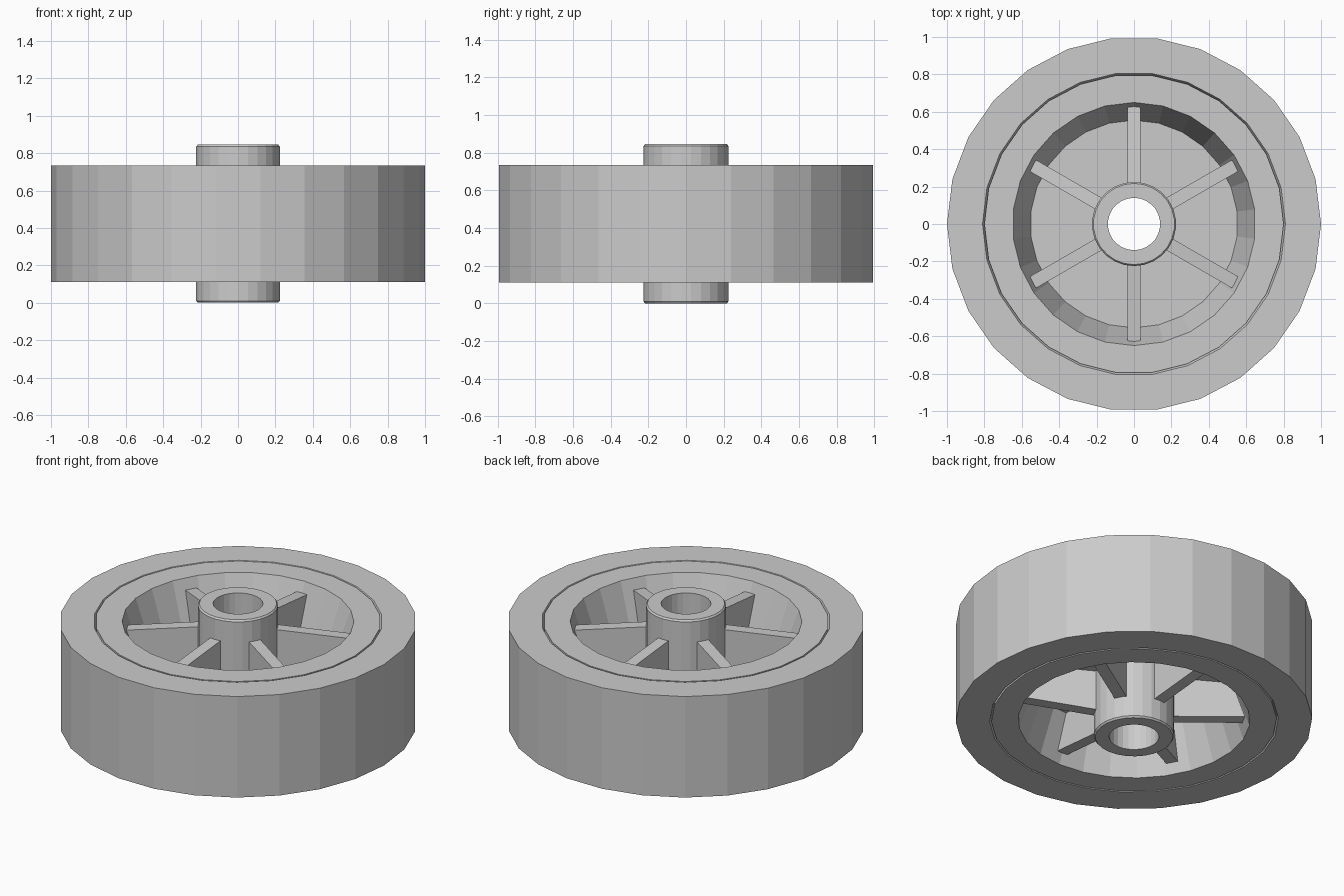
import bpy, math
from mathutils import Matrix

if "Cube" in bpy.data.objects:
    bpy.data.objects.remove(bpy.data.objects["Cube"])

SIDES = 26
MID = 0.4225          # mid-height of the wheel


def make(name, verts, faces):
    me = bpy.data.meshes.new(name)
    me.from_pydata(verts, [], faces)
    me.update()
    ob = bpy.data.objects.new(name, me)
    bpy.context.collection.objects.link(ob)
    return ob


def lathe(name, profile):
    """Spin a closed profile of (radius, z, half-step phase) points around z."""
    verts, faces, n = [], [], len(profile)
    for i in range(SIDES):
        for r, z, ph in profile:
            a = 2 * math.pi * (i + ph) / SIDES
            verts.append((r * math.cos(a), r * math.sin(a), z))
    for i in range(SIDES):
        j = (i + 1) % SIDES
        for k in range(n):
            m = (k + 1) % n
            faces.append((i * n + k, j * n + k, j * n + m, i * n + m))
    return make(name, verts, faces)


def mirrored(half):
    """Complete a lower-half profile with its reflection about mid-height."""
    return half + [(r, 2 * MID - z, p) for r, z, p in reversed(half)]


# Tyre, with a fine groove where it meets the rim
lathe("tyre", mirrored([(0.798, 0.135, 0), (0.81, 0.11, 0), (1.0, 0.11, 0)]))

# Rim with tapered recesses and a thin central web
lathe("rim", mirrored([(0.20, 0.385, 0.5), (0.555, 0.385, 0.5),
                       (0.65, 0.11, 0.5), (0.80, 0.11, 0)]))

# Hub tube with slightly bevelled outer edges
lathe("hub", mirrored([(0.14, 0.0, 0.5), (0.217, 0.0, 0.5), (0.225, 0.01, 0.5)]))

# Six ribs whose edges slope down towards the rim
W = 0.035
outline = [(0.20, 0.135), (0.635, 0.175), (0.635, 0.67), (0.20, 0.71)]
for i in range(6):
    rot = Matrix.Rotation(math.radians(90 + 60 * i), 4, 'Z')
    verts = [(x, s * W, z) for s in (-1, 1) for x, z in outline]
    faces = [(0, 1, 2, 3), (7, 6, 5, 4)]
    faces += [(k, k + 4, (k + 1) % 4 + 4, (k + 1) % 4) for k in range(4)]
    make("spoke_%d" % (i + 1), [rot @ Matrix.Translation(v).to_translation() for v in verts], faces)
